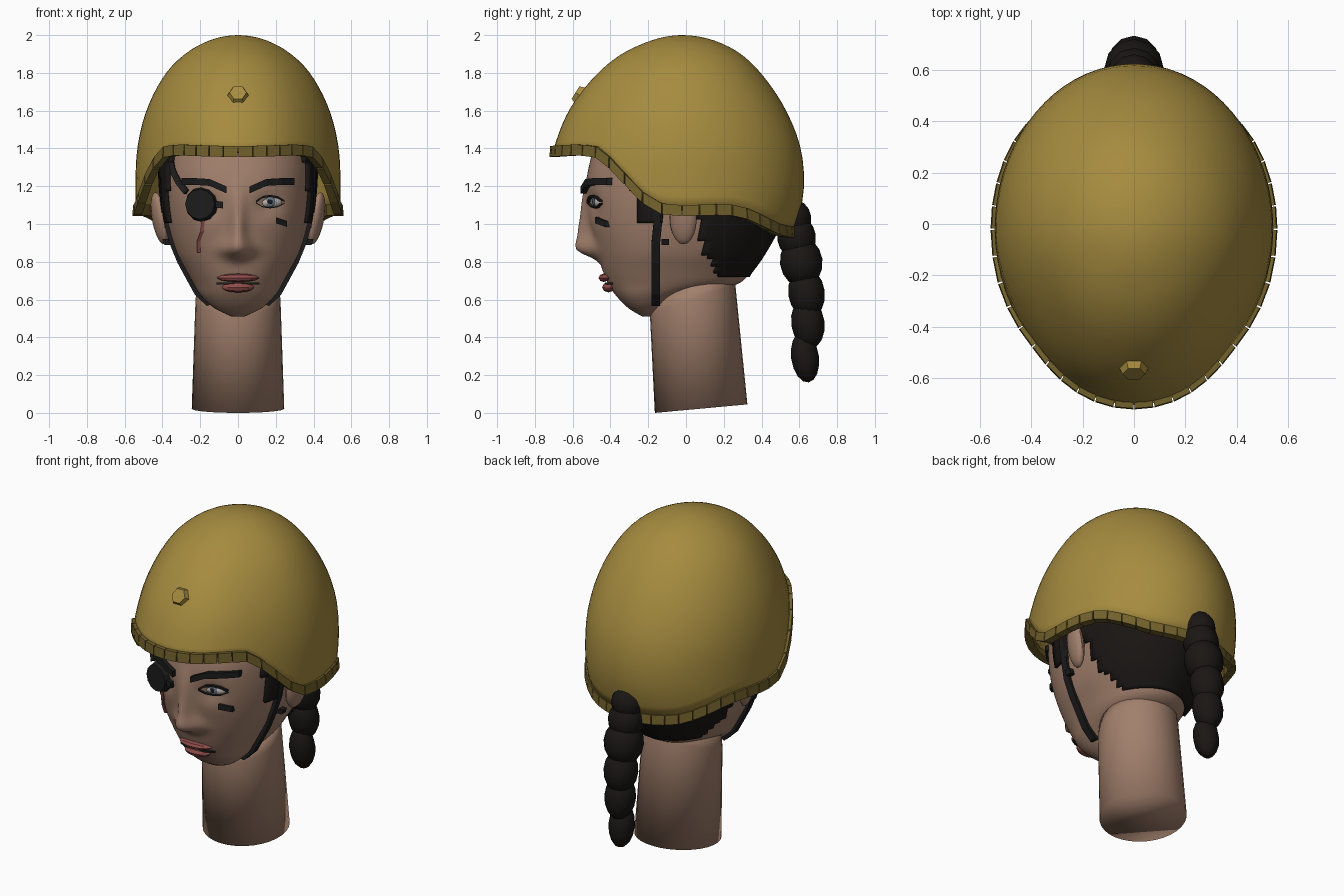
import bpy, bmesh
from math import sin, cos, pi, sqrt, exp, radians
from mathutils import Vector, Matrix

if "Cube" in bpy.data.objects:
    bpy.data.objects.remove(bpy.data.objects["Cube"])

def mat(name, r, g, b):
    m = bpy.data.materials.new(name)
    m.diffuse_color = (r, g, b, 1)
    m.use_nodes = True
    m.node_tree.nodes["Principled BSDF"].inputs["Base Color"].default_value = m.diffuse_color
    return m

OLIVE, RIM = mat("olive", .38, .26, .05), mat("rim_olive", .17, .12, .025)
SKIN, DARK = mat("skin", .36, .215, .15), mat("black", .012, .011, .011)
HAIR, LIP = mat("hair", .010, .008, .007), mat("lip", .28, .075, .07)
WHITE, IRIS = mat("eye_white", .5, .45, .42), mat("iris", .12, .17, .22)

def finish(bm, name, m, smooth=40):
    bmesh.ops.recalc_face_normals(bm, faces=bm.faces)
    me = bpy.data.meshes.new(name)
    bm.to_mesh(me)
    bm.free()
    ob = bpy.data.objects.new(name, me)
    bpy.context.collection.objects.link(ob)
    me.materials.append(m)
    if smooth:
        bpy.ops.object.select_all(action='DESELECT')
        ob.select_set(True)
        bpy.context.view_layer.objects.active = ob
        bpy.ops.object.shade_smooth_by_angle(angle=radians(smooth))
    return ob

def loft(rings, name, m, caps=True, loop=False, smooth=40, keep=None):
    bm = bmesh.new()
    rs = [[bm.verts.new(p) for p in r] for r in rings]
    n = len(rs[0])
    for a, b in zip(rs, rs[1:] + (rs[:1] if loop else [])):
        for i in range(n):
            q = (a[i], a[(i + 1) % n], b[(i + 1) % n], b[i])
            if keep is None or keep(sum((v.co for v in q), Vector()) / 4):
                bm.faces.new(q)
    if caps and not loop:
        bm.faces.new(rs[0])
        bm.faces.new(rs[-1])
    bmesh.ops.delete(bm, geom=[v for v in bm.verts if not v.link_faces], context='VERTS')
    bmesh.ops.remove_doubles(bm, verts=bm.verts, dist=.0005)
    return finish(bm, name, m, smooth)

def blob(name, m, loc, size, rot=None, seg=16, rows=10, smooth=40):
    bm = bmesh.new()
    bmesh.ops.create_uvsphere(bm, u_segments=seg, v_segments=rows, radius=1)
    M = Matrix.Translation(loc) @ (rot or Matrix()) @ Matrix.Diagonal((*size, 1))
    bmesh.ops.transform(bm, matrix=M, verts=bm.verts)
    return finish(bm, name, m, smooth)

def strip(name, m, pts, up, out, w, t):
    u, o = Vector(up) * w / 2, Vector(out) * t / 2
    rings = [[Vector(p) + a * u + b * o for a, b in ((1, 1), (1, -1), (-1, -1), (-1, 1))] for p in pts]
    return loft(rings, name, m, smooth=0)

def interp(tab, k):
    # smooth interpolation of table rows (key, values...)
    k = min(max(k, tab[0][0]), tab[-1][0])
    i = next(j for j in range(len(tab) - 1) if k <= tab[j + 1][0])
    a, b = tab[i], tab[i + 1]
    p, q = tab[max(i - 1, 0)], tab[min(i + 2, len(tab) - 1)]
    h = b[0] - a[0]
    t = (k - a[0]) / h
    res = []
    for c in range(1, len(a)):
        m0 = (b[c] - p[c]) / (b[0] - p[0]) * h
        m1 = (q[c] - a[c]) / (q[0] - a[0]) * h
        res.append((2*t**3 - 3*t*t + 1) * a[c] + (t**3 - 2*t*t + t) * m0
                   + (3*t*t - 2*t**3) * b[c] + (t**3 - t*t) * m1)
    return res

# Head: rows of z, front y, back y, half width; the face half is a squarer superellipse
HEAD = [(.51, -.23, -.16, .03), (.55, -.30, -.10, .12), (.62, -.37, .04, .195), (.68, -.41, .27, .24),
        (.75, -.44, .34, .28), (.85, -.47, .41, .335), (1, -.51, .49, .38), (1.15, -.53, .54, .40),
        (1.3, -.515, .56, .405), (1.5, -.45, .52, .37), (1.7, -.30, .40, .26), (1.8, -.17, .25, .15),
        (1.84, -.03, .05, .02)]
NOSE = [(.79, 0), (.82, .035), (.86, .105), (.95, .075), (1.05, .04), (1.16, .015), (1.25, 0)]
SQ = 2.35

def relief(x, z):
    w = .042 + .035 * exp(-((z - .86) / .07) ** 2)
    nose = interp(NOSE, z)[0] * exp(-(x / w) ** 2)
    socket = .025 * exp(-((abs(x) - .16) / .07) ** 2 - ((z - 1.1) / .06) ** 2)
    return nose - socket

def head_pt(a, z, off=0):
    f, b, w = interp(HEAD, z)
    c, h = (f + b) / 2, (b - f) / 2 + off
    s, k = sin(a), cos(a)
    if k > 0:
        x = (w + off) * abs(s) ** (2 / SQ) * (1 if s > 0 else -1)
        return Vector((x, c - h * k ** (2 / SQ) - relief(x, z), z))
    return Vector(((w + off) * s, c - h * k, z))

def face(x, z, off=0):
    f, b, w = interp(HEAD, z)
    y = (f + b) / 2 - (b - f) / 2 * max(0, 1 - abs(x / w) ** SQ) ** (1 / SQ)
    return Vector((x, y - relief(x, z) - off, z))

def head_rings(n, rows, off=0, z0=.51, warp=0):
    angs = [2 * pi * i / n for i in range(n)]
    return [[head_pt(a - warp * sin(a), z0 + (1.84 - z0) * j / rows, off) for a in angs] for j in range(rows + 1)]

loft(head_rings(96, 64, warp=.6), "head", SKIN, smooth=60)

# Hair: shell over the skull with stepped hairline
def hairy(p):
    if p.y < .06:
        return p.y > -.26 and p.z > (1.0 if p.y < -.1 else 1.06) or p.y > -.3 and p.z > 1.18
    return p.z > (.9 if p.y < .1 else .83 if p.y < .13 else .78 if p.y < .16 else .725)
hair = loft(head_rings(72, 60, .016, .7), "hair", HAIR, caps=False, keep=hairy)
hair.modifiers.new("thickness", 'SOLIDIFY').thickness = .022

# Neck
def neck_ring(cy, rx, ry, z, slope):
    return [(rx * cos(t), cy + ry * sin(t), z + slope * ry * sin(t)) for t in (2 * pi * i / 32 for i in range(32))]
loft([neck_ring(.08, .245, .245, .0225, .092), neck_ring(.035, .225, .226, .6, .36),
      neck_ring(.03, .215, .215, .68, .36)], "neck", SKIN, smooth=120)

# Helmet: rows of sqrt depth from the crown, front y, back y, half width
HELM = [(sqrt(2 - z), f, b, w) for z, f, b, w in (
    (2, -.02, -.02, 0), (1.96, -.215, .18, .18), (1.9, -.34, .29, .28), (1.8, -.465, .395, .38),
    (1.6, -.62, .53, .485), (1.4, -.70, .607, .533), (1.2, -.745, .625, .543), (1.05, -.76, .60, .54),
    (.9, -.76, .55, .52))]
EDGE = [(-.8, 1.38), (-.48, 1.38), (-.36, 1.285), (-.2, 1.125), (-.1, 1.075), (.25, 1.07), (.4, 1.015),
        (.5, .97), (.62, .95)]

def helm_pt(a, z, off=0):
    f, b, w = interp(HELM, sqrt(max(0, 2 - z)))
    r = (-.02 - f if cos(a) > 0 else b + .02) + off
    point = 1 - .05 * sin(2 * a) ** 2 if cos(a) > 0 else 1
    return Vector(((w + off) * sin(a) * point, -.02 - r * cos(a), z))

def edge_z(a):
    y = -.02 - (.70 if cos(a) > 0 else .61) * cos(a)
    return interp(EDGE, y)[0]

N, R = 72, 24
angs = [2 * pi * i / N for i in range(N)]
rings = []
for j in range(R + 1):
    s = 1 - (1 - j / R) ** 2
    rings.append([helm_pt(a, edge_z(a) + (2 - edge_z(a)) * s) for a in angs])
shell = loft(rings, "helmet_shell", OLIVE, caps=False)
sol = shell.modifiers.new("thickness", 'SOLIDIFY')
sol.thickness, sol.offset = .025, -1

# Segmented rim trim: one plate per step, tiny gaps between plates
P = 44
for i in range(P):
    plate = []
    for k in (.03, .97):
        a = 2 * pi * (i + k) / P
        plate.append([helm_pt(a, edge_z(a), o) + Vector((0, 0, d)) for o, d in
                      ((.018, -.028), (.014, .03), (-.028, .03), (-.028, -.028))])
    loft(plate, "rim_plate_%d" % (i + 1), RIM, smooth=0)

# Hexagonal stud on the helmet front
bm = bmesh.new()
bmesh.ops.create_cone(bm, cap_ends=True, segments=6, radius1=.062, radius2=.045, depth=.04)
bmesh.ops.transform(bm, verts=bm.verts, matrix=Matrix.Translation((0, -.568, 1.685))
                    @ Matrix.Rotation(radians(58), 4, 'X') @ Matrix.Rotation(radians(30), 4, 'Z'))
finish(bm, "helmet_stud", OLIVE, 0)

# Ears, brows and chin straps on both sides
for s, side in ((1, "right"), (-1, "left")):
    blob("ear_" + side, SKIN, (s * .415, -.015, 1.03), (.038, .074, .14),
         Matrix.Rotation(s * radians(10), 4, 'Y') @ Matrix.Rotation(s * radians(-15), 4, 'Z'))
    brow = [face(s * x, z, .012) for x, z in ((.06, 1.18), (.15, 1.22), (.23, 1.225), (.3, 1.225))]
    strip("brow_" + side, DARK, brow, (0, 0, 1), (0, -1, 0), .036, .035)
    pts = []
    for z in (1.25, 1.1, 1.0, .9, .8, .7, .63, .57):
        f, b, w = interp(HEAD, z)
        c, h = (f + b) / 2, (b - f) / 2
        y = -.15 if z > .9 else -.16
        pts.append((s * (w * sqrt(1 - min(.9, ((y - c) / h) ** 2)) + .012), y, z))
    strip("chin_strap_" + side, DARK, pts, (0, 1, 0), (s, 0, -.3), .045, .026)
    strip("strap_buckle_" + side, DARK, [(s * .375, -.11, .89), (s * .385, -.11, .92)],
          (0, 1, 0), (s, 0, 0), .04, .03)

# Visible eye with lids
e = face(.17, 1.115)
blob("eye_white", WHITE, e + Vector((0, .012, 0)), (.066, .03, .03), Matrix.Rotation(radians(15), 4, 'Z'))
blob("iris", IRIS, e + Vector((0, -.014, .003)), (.028, .008, .027))
blob("pupil", DARK, e + Vector((0, -.021, .003)), (.013, .004, .013))
for name, dz, w in (("upper_lid", .034, .011), ("lower_lid", -.03, .005)):
    strip(name, DARK, [face(x, 1.115 + dz * k, .008) for x, k in ((.095, .1), (.13, .8), (.17, 1), (.21, .8), (.245, .2))],
          (0, 0, 1), (0, -1, 0), w, .018)

# Cheek marking
strip("cheek_mark", DARK, [face(.2, 1.02, .008), face(.26, 1.0, .008)], (0, 0, 1), (0, -1, 0), .032, .025)

# Eye patch, its strap and nub, and the scar below
bm = bmesh.new()
bmesh.ops.create_cone(bm, cap_ends=True, segments=12, radius1=.095, radius2=.08, depth=.06)
bmesh.ops.transform(bm, verts=bm.verts, matrix=Matrix.Translation(face(-.195, 1.105, .025))
                    @ Matrix.Rotation(radians(-14), 4, 'Z') @ Matrix.Rotation(radians(90), 4, 'X'))
finish(bm, "eye_patch", DARK, 0)
strip("patch_strap", DARK, [face(x, z, .01) for x, z in ((-.27, 1.17), (-.31, 1.22), (-.34, 1.28), (-.35, 1.34))],
      (.7, 0, .7), (-.5, -.8, 0), .032, .025)
strip("patch_nub", DARK, [face(-.12, 1.105, .02), face(-.08, 1.1, .01)], (0, 0, 1), (0, -1, 0), .035, .03)
strip("scar", LIP, [face(x, z, .004) for x, z in ((-.185, 1.02), (-.19, .96), (-.208, .91), (-.207, .85))],
      (1, 0, 0), (0, -1, 0), .018, .02)

# Lips, lofted along the mouth
for name, zc, r, wid in (("upper_lip", .715, .022, .11), ("lower_lip", .665, .027, .085)):
    rings = []
    for i in range(11):
        x = wid * (i / 5 - 1)
        k = r * max(.12, sqrt(1 - (i / 5 - 1) ** 2))
        c = face(x, zc, .008)
        rings.append([c + Vector((0, 1.3 * k * cos(t), k * sin(t))) for t in (2 * pi * n / 8 for n in range(8))])
    loft(rings, name, LIP)
strip("mouth_line", DARK, [face(x, .685, .008) for x in (-.115, -.06, 0, .06, .115)],
      (0, 0, 1), (0, -1, 0), .01, .015)

# Braid: overlapping tapered knots
for i, (y, z, r, h) in enumerate(((.57, 1.03, .095, .10), (.585, .93, .105, .115), (.61, .80, .115, .135),
                                  (.638, .635, .099, .135), (.645, .475, .09, .135), (.63, .295, .075, .135))):
    blob("braid_knot_%d" % (i + 1), HAIR, (0, y, z), (r, r * .98, h), Matrix.Rotation(radians(8), 4, 'X'), 12, 8)
